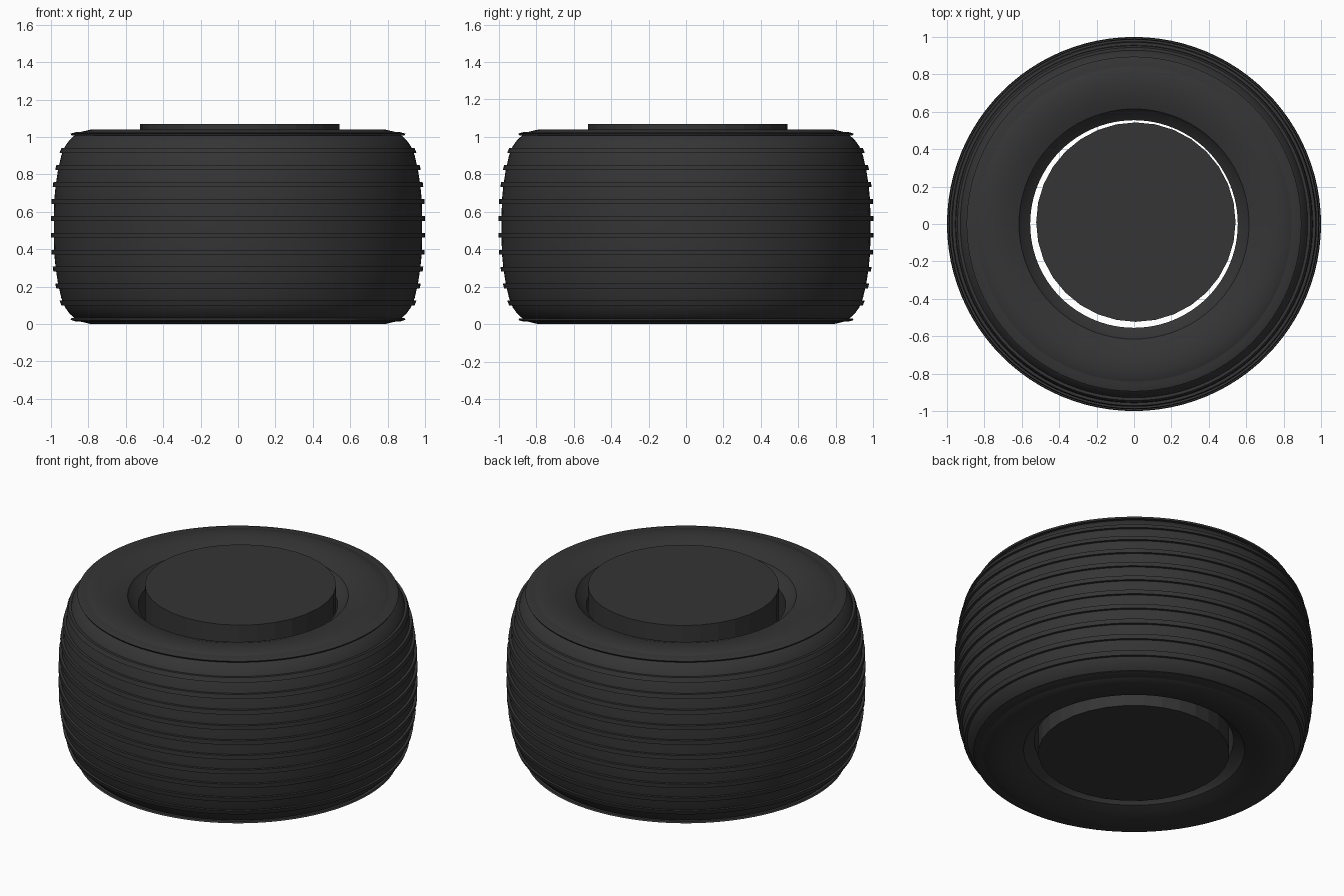
import bpy, bmesh, math

if "Cube" in bpy.data.objects:
    bpy.data.objects.remove(bpy.data.objects["Cube"])

rubber = bpy.data.materials.new("black_rubber")
rubber.diffuse_color = (0.035, 0.035, 0.035, 1)
rubber.use_nodes = True
rubber.node_tree.nodes["Principled BSDF"].inputs["Base Color"].default_value = rubber.diffuse_color
MID = 0.52   # mid height of the tyre
SEG = 96


def lathe(name, loops, angle=35):
    """Revolve closed (radius, z) loops around the z axis."""
    bm = bmesh.new()
    for loop in loops:
        rings = [[bm.verts.new((r * math.cos(2 * math.pi * s / SEG),
                                r * math.sin(2 * math.pi * s / SEG), z))
                  for s in range(SEG)] for r, z in loop]
        for i, a in enumerate(rings):
            b = rings[(i + 1) % len(rings)]
            for s in range(SEG):
                t = (s + 1) % SEG
                bm.faces.new((a[s], a[t], b[t], b[s]))
    bmesh.ops.recalc_face_normals(bm, faces=bm.faces)
    me = bpy.data.meshes.new(name)
    bm.to_mesh(me)
    bm.free()
    ob = bpy.data.objects.new(name, me)
    bpy.context.collection.objects.link(ob)
    return finish(ob, angle)


def finish(ob, angle):
    ob.data.materials.append(rubber)
    bpy.ops.object.select_all(action='DESELECT')
    ob.select_set(True)
    bpy.context.view_layer.objects.active = ob
    bpy.ops.object.shade_smooth_by_angle(angle=math.radians(angle))
    return ob


# Tyre carcass: upper half profile from the tread centre to the bore, mirrored
half = [(0.985, 0.06), (0.982, 0.15), (0.975, 0.22), (0.963, 0.30), (0.945, 0.38),
        (0.925, 0.43), (0.90, 0.465), (0.875, 0.487), (0.85, 0.505), (0.79, 0.519),
        (0.73, 0.517), (0.67, 0.506), (0.615, 0.487), (0.605, 0.47), (0.555, 0.43)]
upper = [(r, MID + h) for r, h in half]
lower = [(r, MID - h) for r, h in reversed(half)]
lathe("tyre_body", [upper + lower])


def body_radius(z):
    h = abs(z - MID)
    if h <= half[0][1]:
        return half[0][0]
    for (r0, h0), (r1, h1) in zip(half, half[1:]):
        if h <= h1:
            return r0 + (r1 - r0) * (h - h0) / (h1 - h0)
    return half[9][0]


# Raised tread ribs following the crown of the tyre
ribs = []
for i in range(12):
    z = MID + (i - 5.5) * 0.0905
    edge = i in (0, 11)
    w = 0.009 if edge else 0.013
    sign = 1 if z > MID else -1
    lo, hi = z - w, z + w
    if edge:   # shoulder rib leans into the sidewall
        out, inn = z - sign * w, z + sign * w
        ribs.append([(0.84, out), (0.89, out), (0.895, z), (0.865, inn), (0.80, inn)])
    else:
        top = 0.015
        ribs.append([(body_radius(lo) - 0.03, lo), (body_radius(lo) + top, lo),
                     (body_radius(hi) + top, hi), (body_radius(hi) - 0.03, hi)])
lathe("tread_ribs", ribs)

# Hub drum, slightly off centre in the bore
bpy.ops.mesh.primitive_cylinder_add(vertices=32, radius=0.533, depth=1.065,
                                    location=(0.01, 0.01, 0.5375))
hub = bpy.context.object
hub.name = "hub_drum"
hub.data.materials.append(rubber)
